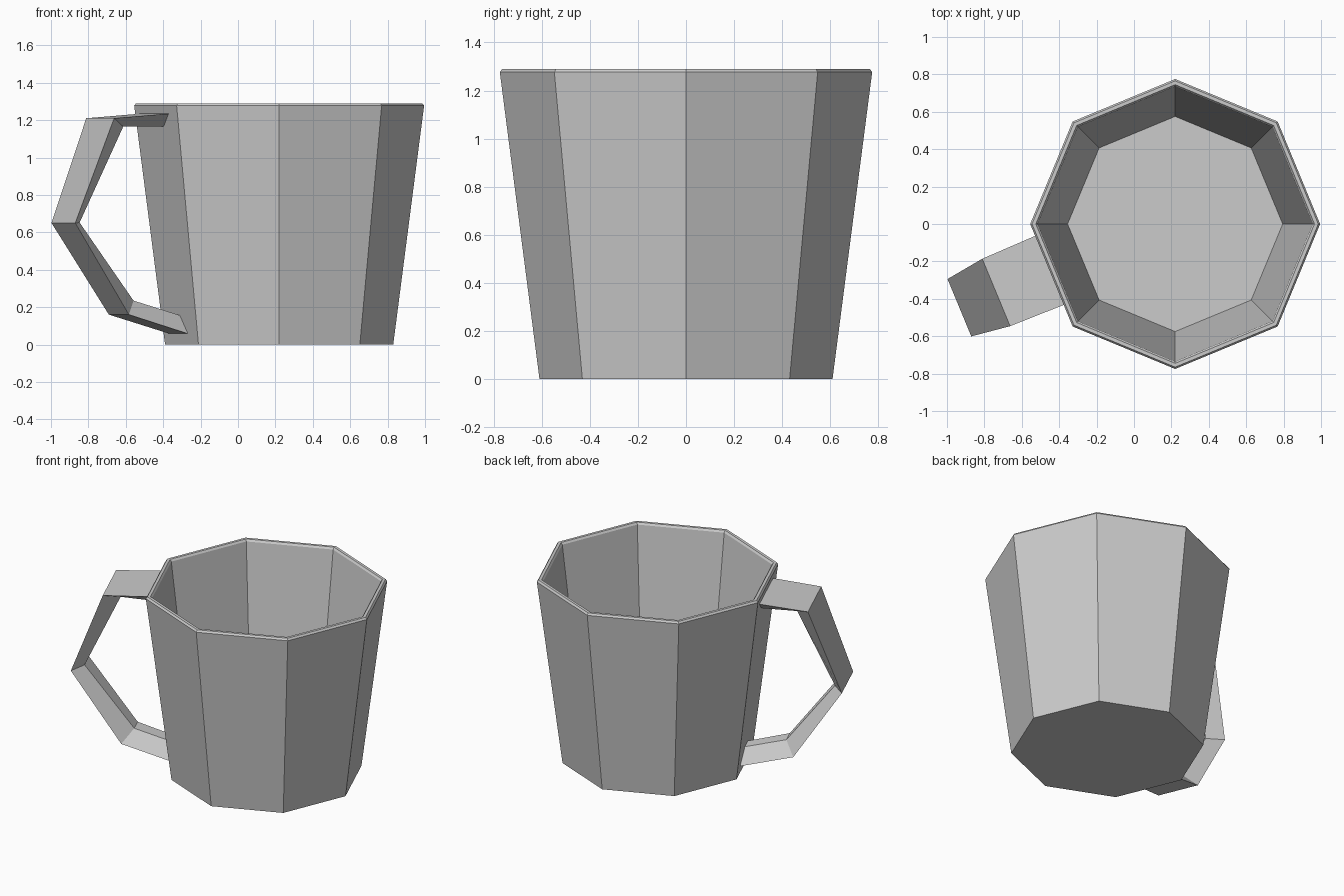
import bpy, bmesh
from math import cos, sin, radians, pi
from mathutils import Vector

if "Cube" in bpy.data.objects:
    bpy.data.objects.remove(bpy.data.objects["Cube"])

CENTRE = Vector((0.22, 0, 0))


def loft(name, rings):
    """Skin a list of equal-length closed rings and cap both ends."""
    bm = bmesh.new()
    loops = [[bm.verts.new(p) for p in ring] for ring in rings]
    n = len(loops[0])
    for a, b in zip(loops, loops[1:]):
        for i in range(n):
            j = (i + 1) % n
            bm.faces.new((a[i], a[j], b[j], b[i]))
    bm.faces.new(loops[0])
    bm.faces.new(loops[-1])
    bmesh.ops.recalc_face_normals(bm, faces=bm.faces)
    mesh = bpy.data.meshes.new(name)
    bm.to_mesh(mesh)
    bm.free()
    obj = bpy.data.objects.new(name, mesh)
    bpy.context.collection.objects.link(obj)
    return obj


# Cup: eight-sided wall with a chamfered rim and a hollow inside (radius, z)
cup_profile = [(0.61, 0), (0.775, 1.277), (0.765, 1.29), (0.745, 1.29),
               (0.735, 1.277), (0.575, 0.04)]
loft("cup", [[CENTRE + Vector((r * cos(k * pi / 4), r * sin(k * pi / 4), z))
              for k in range(8)] for r, z in cup_profile])

# Handle: trapezoid section, wide outside and narrow inside, on one flat side
angle = radians(202.5)
out = Vector((cos(angle), sin(angle), 0))
side = Vector((sin(angle), -cos(angle), 0))
SHIFT = 0.028

# Each station: outer (radius, z, half width), inner (radius, z, half width)
stations = [
    ((0.70, 1.235, 0.20), (0.70, 1.165, 0.11)),
    ((1.024, 1.21, 0.195), (0.93, 1.165, 0.095)),
    ((1.237, 0.65, 0.166), (1.17, 0.652, 0.065)),
    ((0.916, 0.16, 0.14), (0.852, 0.235, 0.05)),
    ((0.56, 0.055, 0.13), (0.56, 0.15, 0.045)),
]


def handle_point(r, z, w):
    return CENTRE + out * r + side * (w + SHIFT) + Vector((0, 0, z))


loft("handle", [[handle_point(*o), handle_point(o[0], o[1], -o[2]),
                 handle_point(i[0], i[1], -i[2]), handle_point(*i)]
                for o, i in stations])
